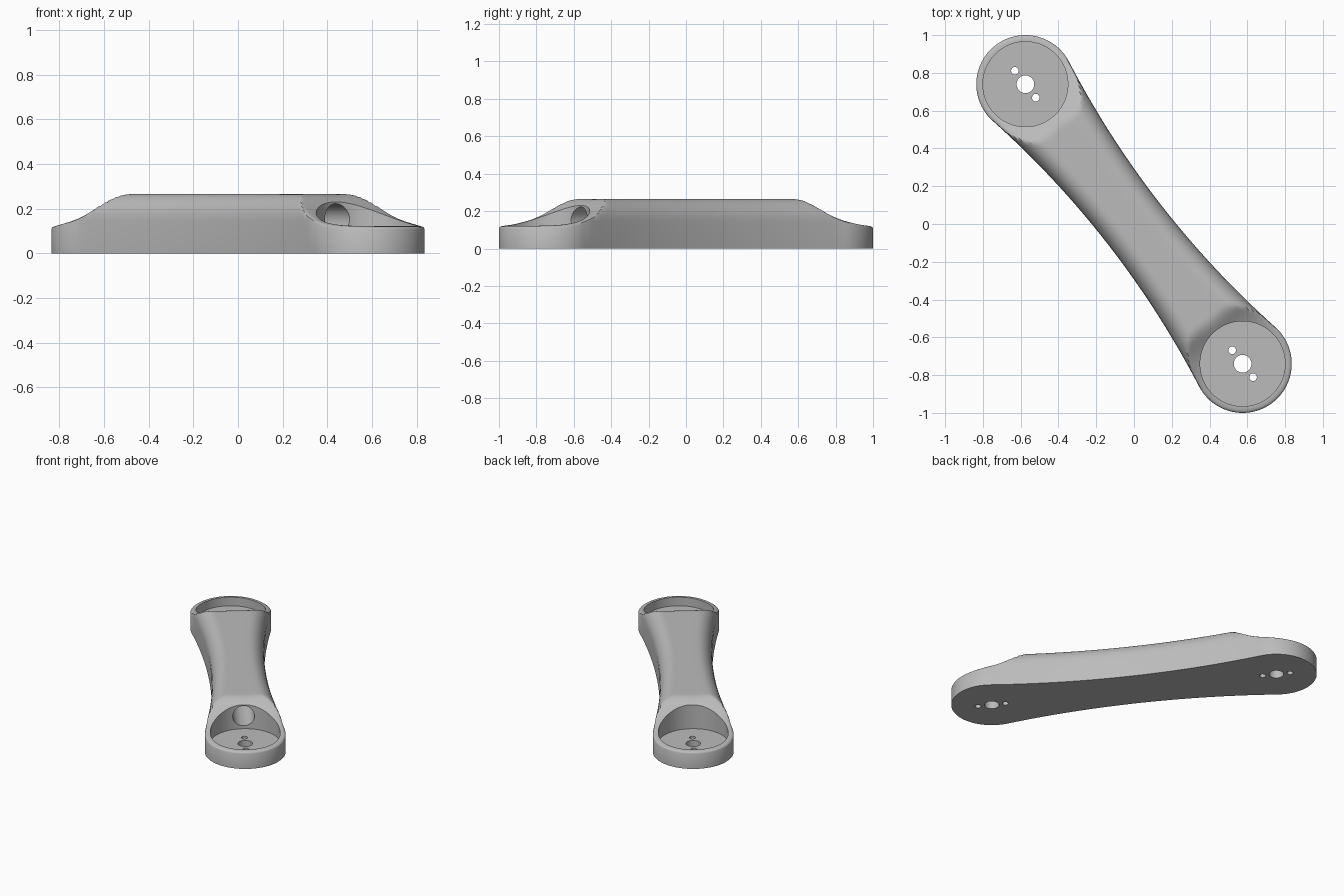
import bpy, bmesh, math
from mathutils import Matrix

if "Cube" in bpy.data.objects:
    bpy.data.objects.remove(bpy.data.objects["Cube"])

END_X, END_Y = 0.575, 0.74          # centre of the front end
HALF = math.hypot(END_X, END_Y)     # half distance between end centres
R_END, WAIST = 0.26, 0.175          # end radius, half width at the waist
TOP, RIM = 0.265, 0.121
TURN = Matrix.Rotation(math.atan2(-END_Y, END_X), 4, 'Z')

grey = bpy.data.materials.new("plain_grey")
grey.use_nodes = True
colour = (0.5, 0.5, 0.5, 1)
grey.diffuse_color = colour
grey.node_tree.nodes["Principled BSDF"].inputs["Base Color"].default_value = colour


def make_object(name, bm):
    mesh = bpy.data.meshes.new(name)
    bm.to_mesh(mesh)
    bm.free()
    mesh.materials.append(grey)
    obj = bpy.data.objects.new(name, mesh)
    bpy.context.collection.objects.link(obj)
    return obj


def fillet(d, width, drop):
    """Height lost at inset distance d from the outline."""
    k = max(0, 1 - d / width)
    return drop * (1 - math.sqrt(1 - k * k))


def height(u, d):
    """Top surface: flat back, sweeping down to a low rim at both ends."""
    t = min(1, (abs(u) - 0.665) / 0.53)
    ramp = RIM + (TOP - RIM) * (1 - t) ** 3
    blend = max(0.03 - abs(ramp - TOP), 0) ** 2 / 0.12
    sweep = min(ramp, TOP) - blend
    return min(TOP - fillet(d, 0.1, 0.12), sweep - fillet(d, 0.028, 0.014))


# Outline quarter: waist arc tangent to the end circle, with its spine points
R_ARC = (HALF ** 2 + WAIST ** 2 - R_END ** 2) / (2 * (R_END - WAIST))
u_tan = HALF * R_ARC / (R_ARC + R_END)
quarter = []
for i in range(64):
    u = u_tan * i / 64
    quarter.append((u, WAIST + R_ARC - math.sqrt(R_ARC ** 2 - u * u), u * HALF / u_tan))
start = math.acos((u_tan - HALF) / R_END)
for i in range(25):
    a = start * (1 - i / 24)
    quarter.append((HALF + R_END * math.cos(a), R_END * math.sin(a), HALF))

# Mirror the quarter around the whole loop
half = quarter + [(u, -v, s) for u, v, s in quarter[-2::-1]]
loop = half + [(-u, -v, -s) for u, v, s in half[1:-1]]

# Arm body: bottom ring, then rings stepping inward over the top
bm = bmesh.new()
rings = [[bm.verts.new((u, v, 0)) for u, v, s in loop]]
for d in (0, 0.003, 0.008, 0.016, 0.028, 0.04, 0.055, 0.07, 0.085, 0.1, 0.13, None):
    ring = []
    for u, v, s in loop:
        length = math.hypot(u - s, v)
        t = 1 if d is None else d / length
        pu, pv = u + (s - u) * t, v * (1 - t)
        ring.append(bm.verts.new((pu, pv, height(pu, t * length))))
    rings.append(ring)
n = len(loop)
bm.faces.new(rings[0][::-1])
for low, high in zip(rings, rings[1:]):
    for i in range(n):
        j = (i + 1) % n
        bm.faces.new((low[i], low[j], high[j], high[i]))
bmesh.ops.remove_doubles(bm, verts=bm.verts, dist=0.0002)
bmesh.ops.recalc_face_normals(bm, faces=bm.faces)
arm = make_object("arm_body", bm)


def cut_cylinder(radius, depth, matrix, segments=48):
    """Subtract one cylinder from the arm."""
    bm = bmesh.new()
    bmesh.ops.create_cone(bm, cap_ends=True, segments=segments, radius1=radius,
                          radius2=radius, depth=depth, matrix=matrix)
    cutter = make_object("cutter", bm)
    cutter.hide_render = True
    mod = arm.modifiers.new("cut", 'BOOLEAN')
    mod.operation, mod.solver, mod.object = 'DIFFERENCE', 'EXACT', cutter
    bpy.context.view_layer.objects.active = arm
    bpy.ops.object.modifier_apply(modifier=mod.name)
    bpy.data.objects.remove(cutter)


# Round pocket and three through holes at each end
FLOOR = 0.06
for side in (-1, 1):
    cut_cylinder(0.225, 0.4, Matrix.Translation((side * HALF, 0, FLOOR + 0.2)), 96)
    for offset, radius in ((0, 0.047), (-0.09, 0.02), (0.09, 0.02)):
        cut_cylinder(radius, 0.5, Matrix.Translation((side * HALF + offset, 0, 0)), 32)

# Blind bore running into the arm from the front pocket
bore_end, bore_start = 0.1, HALF - 0.1
cut_cylinder(0.07, bore_start - bore_end,
             Matrix.Translation(((bore_start + bore_end) / 2, 0, 0.152))
             @ Matrix.Rotation(math.pi / 2, 4, 'Y'))

# Swing the arm onto its diagonal and smooth it
arm.data.transform(TURN)
bpy.ops.object.select_all(action='DESELECT')
arm.select_set(True)
bpy.context.view_layer.objects.active = arm
bpy.ops.object.shade_smooth_by_angle(angle=math.radians(30))
